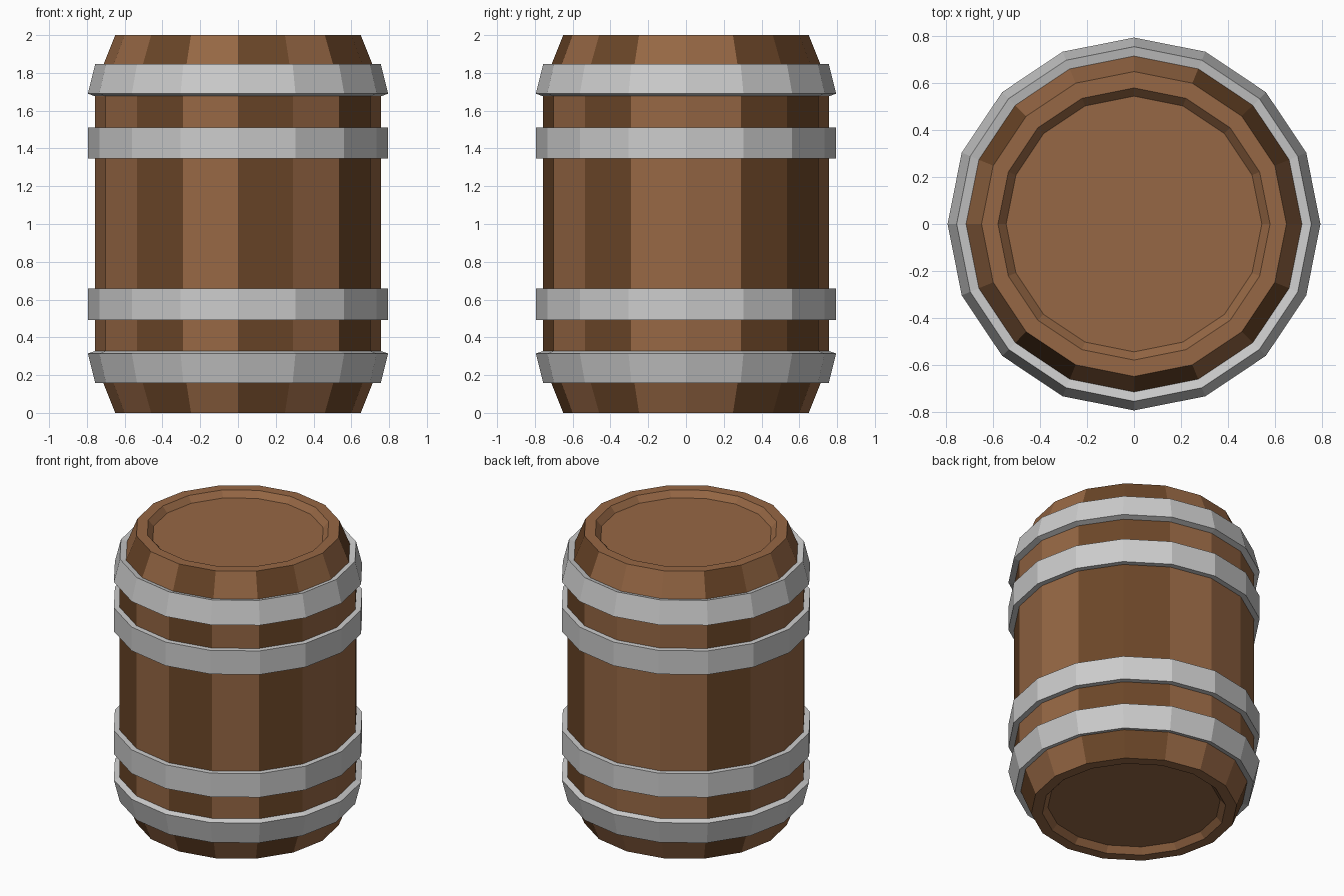
import bpy, bmesh
from math import cos, sin, tau

if "Cube" in bpy.data.objects:
    bpy.data.objects.remove(bpy.data.objects["Cube"])

SIDES = 16
DARK_STAVES = {1, 2, 6, 10, 12, 14}


def material(name, rgb):
    m = bpy.data.materials.new(name)
    m.diffuse_color = (*rgb, 1)
    m.use_nodes = True
    m.node_tree.nodes["Principled BSDF"].inputs["Base Color"].default_value = m.diffuse_color
    return m


def lathe(name, profile, closed, mats=(), dark_segments=()):
    """Spin a (radius, z) profile into flat sides; an open profile gets flat end caps."""
    bm = bmesh.new()
    rings = [[bm.verts.new((r * cos(tau * k / SIDES), r * sin(tau * k / SIDES), z))
              for k in range(SIDES)] for r, z in profile]
    count = len(rings) if closed else len(rings) - 1
    for i in range(count):
        a, b = rings[i], rings[(i + 1) % len(rings)]
        for k in range(SIDES):
            n = (k + 1) % SIDES
            f = bm.faces.new((a[k], a[n], b[n], b[k]))
            if i in dark_segments and k in DARK_STAVES:
                f.material_index = 1
    if not closed:
        bm.faces.new(rings[0])
        bm.faces.new(rings[-1])
    bmesh.ops.recalc_face_normals(bm, faces=bm.faces)
    mesh = bpy.data.meshes.new(name)
    bm.to_mesh(mesh)
    bm.free()
    for m in mats:
        mesh.materials.append(m)
    obj = bpy.data.objects.new(name, mesh)
    bpy.context.collection.objects.link(obj)
    return obj


light = material("light_wood", (0.305, 0.136, 0.058))
dark = material("dark_wood", (0.147, 0.061, 0.021))

# Barrel body: recessed lid, rim and staves, mirrored about mid height
lower = [(0.545, 0.04), (0.58, 0), (0.65, 0), (0.718, 0.17), (0.758, 0.325)]
body = lower + [(r, 2 - z) for r, z in reversed(lower)]
lathe("barrel_body", body, False, (light, dark), range(2, 7))

# Straight hoops around the middle
for name, z0, z1 in (("lower_hoop", 0.493, 0.658), ("upper_hoop", 1.347, 1.512)):
    lathe(name, [(0.752, z0), (0.795, z0), (0.795, z1), (0.752, z1)], True)

# Tilted hoops following the tapered ends
tilted = [(0.716, 1.836), (0.756, 1.846), (0.795, 1.69), (0.756, 1.676)]
lathe("top_hoop", tilted, True)
lathe("bottom_hoop", [(r, 2.004 - z) for r, z in tilted], True)
